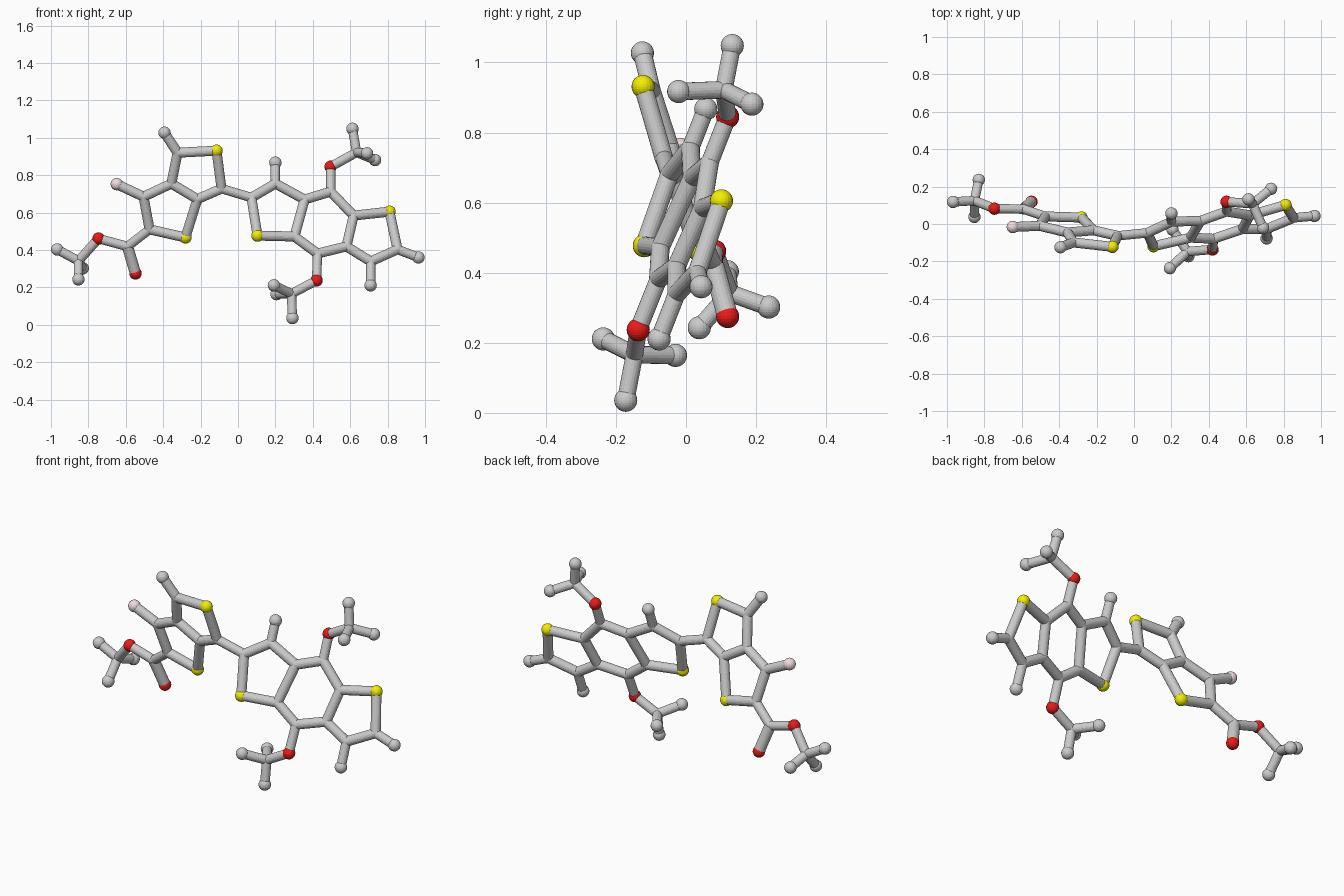
import bpy, bmesh
from mathutils import Vector, Matrix

if "Cube" in bpy.data.objects:
    bpy.data.objects.remove(bpy.data.objects["Cube"])

BALL, ROD, THICK = 0.033, 0.025, 0.030


def material(name, rgb):
    m = bpy.data.materials.new(name)
    m.diffuse_color = (*rgb, 1)
    m.use_nodes = True
    m.node_tree.nodes["Principled BSDF"].inputs["Base Color"].default_value = m.diffuse_color
    return m


YELLOW = material("yellow", (0.9, 0.86, 0.0))
RED = material("red", (0.85, 0.01, 0.01))
PINK = material("pink", (0.88, 0.72, 0.74))


def finish(bm, name, mat=None):
    me = bpy.data.meshes.new(name)
    bm.to_mesh(me)
    bm.free()
    if mat:
        me.materials.append(mat)
    bpy.context.collection.objects.link(bpy.data.objects.new(name, me))


def balls(name, points, radius=BALL, mat=None):
    bm = bmesh.new()
    for p in points:
        bmesh.ops.create_uvsphere(bm, u_segments=20, v_segments=14, radius=radius,
                                  matrix=Matrix.Translation(p))
    finish(bm, name, mat)


def rods(name, pairs, radius=ROD):
    bm = bmesh.new()
    for a, b in pairs:
        d = b - a
        mat = Matrix.Translation((a + b) / 2) @ d.to_track_quat('Z', 'Y').to_matrix().to_4x4()
        bmesh.ops.create_cone(bm, cap_ends=True, segments=20, radius1=radius,
                              radius2=radius, depth=d.length, matrix=mat)
    finish(bm, name)


def flat(atoms, a, b, c):
    """Place (x, z) points on the tilted plane y = a + b*x + c*z."""
    return {k: Vector((x, a + b * x + c * z, z)) for k, (x, z) in atoms.items()}


# Left fused pair of rings with its branch, lying in one plane
P = flat({
    "h1": (-.393, 1.027), "c1": (-.323, .92), "s1": (-.115, .931), "c2": (-.088, .728),
    "c3": (-.217, .672), "c4": (-.356, .755), "c5": (-.505, .685), "f1": (-.648, .752),
    "c6": (-.473, .51), "s2": (-.281, .467), "c7": (-.591, .419), "o1": (-.548, .275),
    "o2": (-.746, .461)}, .149, -.0975, -.3035)

# Right three fused rings, lying in another plane
P.update(flat({
    "c9": (.072, .68), "s3": (.104, .477), "c10": (.2, .755), "h2": (.2, .867),
    "c11": (.356, .67), "c12": (.302, .472), "c13": (.495, .712), "o3": (.495, .845),
    "c14": (.425, .381), "o4": (.42, .237), "c15": (.618, .584), "c16": (.58, .419),
    "s4": (.81, .605), "c17": (.853, .403), "h3": (.965, .36), "c18": (.709, .339),
    "h4": (.709, .211)}, -.33, .241, .39))

# Three-pronged end groups, out of plane
P.update({k: Vector(v) for k, v in {
    "t1": (-.853, .125, .342), "t1a": (-.967, .118, .403), "t1b": (-.83, .236, .302),
    "t1c": (-.853, .038, .243),
    "t2": (.634, .108, .922), "t2a": (.612, .132, 1.048), "t2b": (.733, .188, .881),
    "t2c": (.69, -.021, .917),
    "t3": (.286, -.147, .166), "t3a": (.291, -.172, .036), "t3b": (.192, -.236, .211),
    "t3c": (.206, -.03, .164)}.items()})


def pairs(text):
    return [tuple(P[k] for k in w.split("-")) for w in text.split()]


# Sticks
rods("left_ring_sticks", pairs("c1-h1 c1-s1 s1-c2 c2-c3 c3-c4 c4-c1 c4-c5 c5-f1 c5-c6 c6-s2 s2-c3"), .0265)
rods("branch_sticks", pairs("c6-c7 c7-o2 o2-t1"))
rods("branch_double_stick", pairs("c7-o1"), THICK)
rods("linking_stick", pairs("c2-c9"))
rods("right_ring_sticks", pairs(
    "c9-s3 c9-c10 c10-c11 c11-c12 c12-s3 c11-c13 c13-c15 c15-c16 c16-c14 c14-c12 "
    "c15-s4 s4-c17 c17-c18 c18-c16"), .0265)
rods("right_side_sticks", pairs("c10-h2 c13-o3 o3-t2 c14-o4 o4-t3 c17-h3 c18-h4"))
for n in "123":
    rods("end_group_sticks_" + n, pairs(" ".join(f"t{n}-t{n}{e}" for e in "abc")))

# Rounded joints and larger end balls
joints = [v for k, v in P.items() if k[0] == "c" or (k[0] == "t" and len(k) == 2)]
balls("stick_joints", joints, .0268)
balls("grey_end_balls", [v for k, v in P.items() if k[0] == "h" or len(k) == 3 and k[0] == "t"])

# Coloured balls
for key, name, mat in (("s", "yellow_ball", YELLOW), ("o", "red_ball", RED), ("f", "pink_ball", PINK)):
    for k, v in P.items():
        if k[0] == key:
            balls(f"{name}_{k[1]}", [v], BALL, mat)
